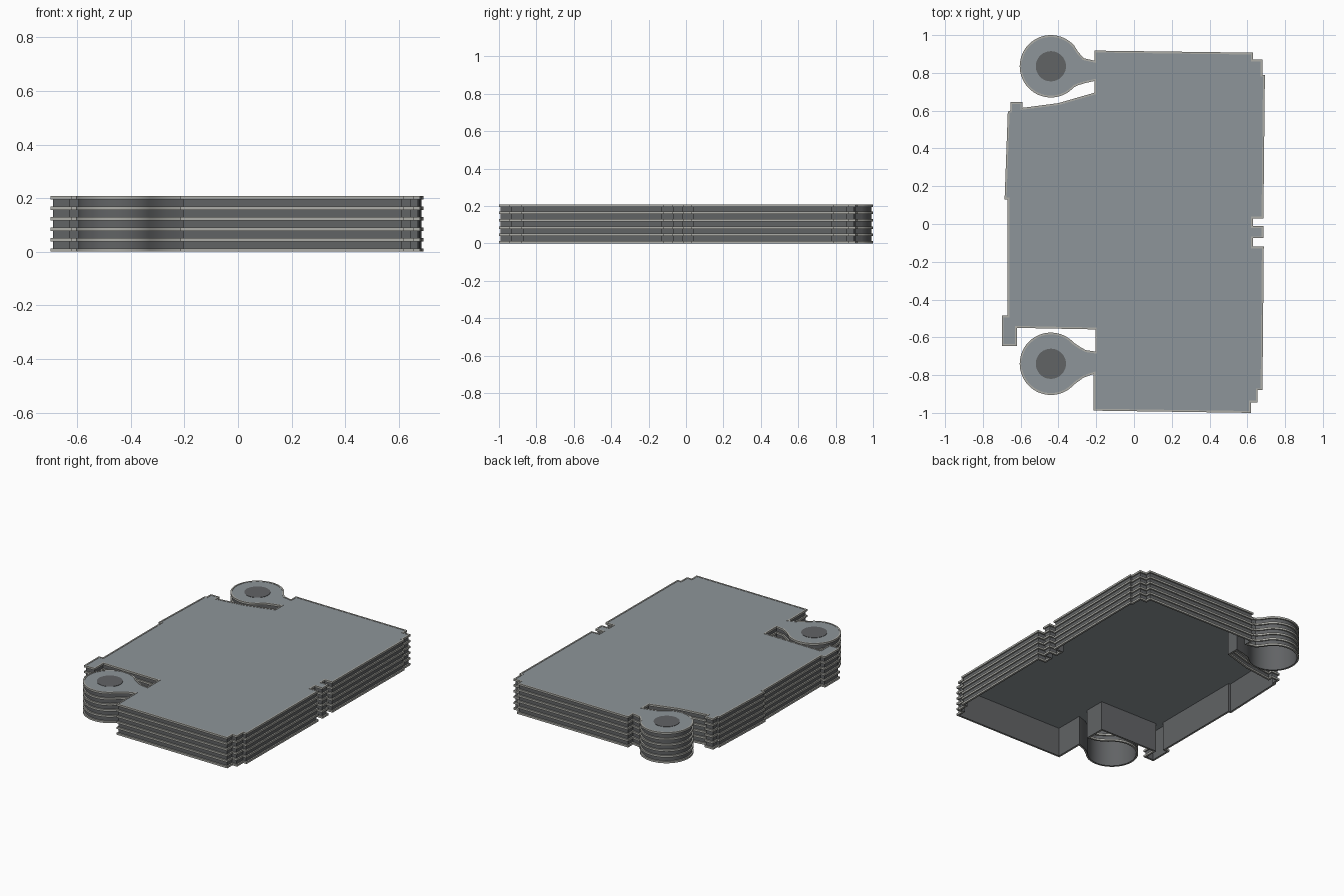
import bpy, bmesh
from math import cos, sin, radians
from mathutils import Vector

if "Cube" in bpy.data.objects:
    bpy.data.objects.remove(bpy.data.objects["Cube"])

EAR_X, EAR_R = -0.44, 0.165
EARS = (-0.74, 0.835)
H, RIBS, RIB_T, RIB_OUT, WALL = 0.208, 6, 0.013, 0.009, 0.004


def material(name, c):
    m = bpy.data.materials.new(name)
    m.diffuse_color = (*c, 1)
    m.use_nodes = True
    m.node_tree.nodes["Principled BSDF"].inputs["Base Color"].default_value = m.diffuse_color
    return m


PLATE = material("plate_grey", (0.27, 0.30, 0.32))
DARK = material("dark_grey", (0.12, 0.125, 0.13))
LIGHT = material("rib_grey", (0.42, 0.42, 0.39))


def ear(cy):
    """Round lug, running clockwise from its lower neck to its upper neck."""
    return [(EAR_X + EAR_R * cos(radians(a)), cy + EAR_R * sin(radians(a)))
            for a in range(-42, -319, -6)]


# Clockwise outline seen from above
outline = [
    (-0.21, 0.918), (0.63, 0.907), (0.63, 0.87), (0.68, 0.87), (0.68, 0.79),
    (0.693, 0.79), (0.685, 0.03), (0.63, 0.03), (0.63, -0.01), (0.685, -0.01),
    (0.685, -0.075), (0.63, -0.075), (0.63, -0.12), (0.687, -0.12),
    (0.68, -0.88), (0.655, -0.88), (0.655, -0.945), (0.62, -0.945),
    (0.62, -1.0), (-0.215, -0.988), (-0.215, -0.795), (-0.265, -0.812),
    (-0.297, -0.835), *ear(EARS[0]), (-0.29, -0.648), (-0.255, -0.668),
    (-0.205, -0.675), (-0.205, -0.558), (-0.62, -0.55), (-0.62, -0.645),
    (-0.70, -0.645), (-0.70, -0.485), (-0.67, -0.485), (-0.67, 0.13),
    (-0.685, 0.13), (-0.668, 0.595), (-0.655, 0.60), (-0.655, 0.645),
    (-0.59, 0.645), (-0.59, 0.615), (-0.40, 0.64), (-0.21, 0.695),
    (-0.21, 0.757), (-0.255, 0.747), (-0.295, 0.735), *ear(EARS[1]),
    (-0.295, 0.91), (-0.265, 0.877), (-0.21, 0.865)]


def inset(pts, d):
    """Mitred inward offset of a clockwise polygon."""
    out = []
    for i, p in enumerate(pts):
        p = Vector(p)
        a = (p - Vector(pts[i - 1])).normalized()
        b = (Vector(pts[(i + 1) % len(pts)]) - p).normalized()
        n1, n2 = Vector((a.y, -a.x)), Vector((b.y, -b.x))
        out.append(p + (n1 + n2) * d / max(1 + n1.dot(n2), 0.3))
    return out


def finish(bm, name, mat):
    bmesh.ops.recalc_face_normals(bm, faces=bm.faces)
    me = bpy.data.meshes.new(name)
    bm.to_mesh(me)
    bm.free()
    ob = bpy.data.objects.new(name, me)
    bpy.context.collection.objects.link(ob)
    me.materials.append(mat)
    bpy.context.view_layer.objects.active = ob
    ob.select_set(True)
    bpy.ops.object.shade_smooth_by_angle(angle=radians(20))
    ob.select_set(False)


def ring(name, d0, d1, z0, z1, mat):
    """Closed band following the outline between two inset distances."""
    bm = bmesh.new()
    a, b = inset(outline, d0), inset(outline, d1)
    loops = [[bm.verts.new((p.x, p.y, z)) for p in pts]
             for pts, z in ((a, z0), (a, z1), (b, z1), (b, z0))]
    n = len(outline)
    for k in range(4):
        u, v = loops[k], loops[(k + 1) % 4]
        for i in range(n):
            j = (i + 1) % n
            bm.faces.new((u[i], u[j], v[j], v[i]))
    finish(bm, name, mat)


def slab(name, pts, z0, z1, mat):
    bm = bmesh.new()
    lo = [bm.verts.new((x, y, z0)) for x, y in pts]
    hi = [bm.verts.new((x, y, z1)) for x, y in pts]
    bm.faces.new(lo)
    bm.faces.new(hi)
    for i in range(len(pts)):
        j = (i + 1) % len(pts)
        bm.faces.new((lo[i], lo[j], hi[j], hi[i]))
    finish(bm, name, mat)


# Thin side wall, open underneath
ring("side_wall", RIB_OUT, RIB_OUT + WALL, 0, H - 0.004, DARK)

# Stacked ribs round the wall
step = (H - RIB_T) / (RIBS - 1)
for i in range(RIBS):
    ring(f"rib_{i + 1}", 0, RIB_OUT + 0.001, i * step, i * step + RIB_T, LIGHT)

# Top plate
slab("top_plate", inset(outline, RIB_OUT + 0.0005), H - 0.008, H - 0.002, PLATE)

# Dark round pads on the lugs
for side, cy in zip(("front", "back"), EARS):
    pts = [(EAR_X + 0.08 * cos(radians(a)), cy + 0.08 * sin(radians(a)))
           for a in range(0, 360, 10)]
    slab(f"{side}_lug_pad", pts, H - 0.006, H, DARK)
